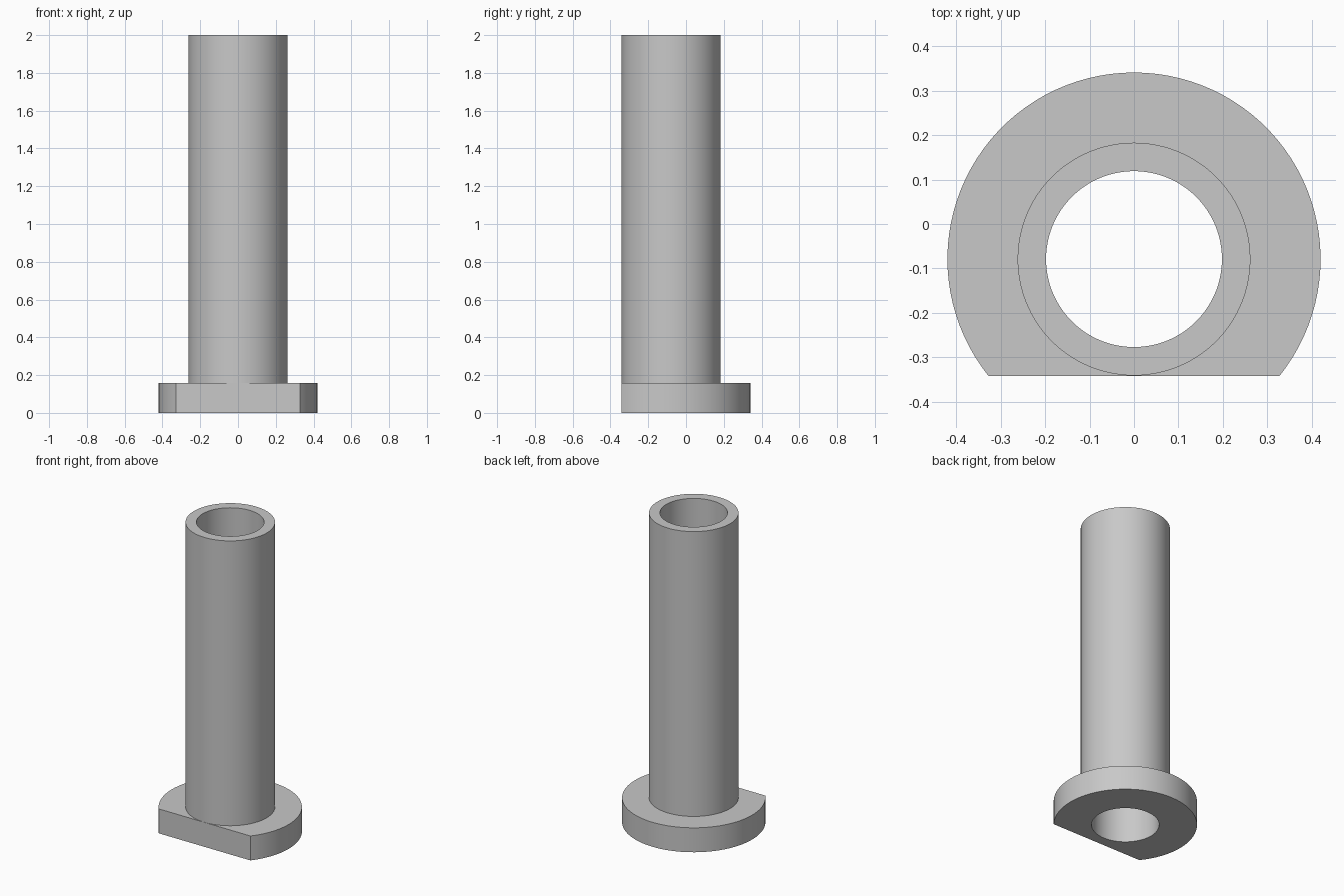
import bpy
import bmesh
import math

cube = bpy.data.objects.get("Cube")
if cube:
    bpy.data.objects.remove(cube, do_unlink=True)

# Main dimensions
AXIS_Y = -0.079
FLANGE_R, TUBE_R, BORE_R = 0.42, 0.262, 0.198
FLAT_DIST = 0.263
FLANGE_H, HEIGHT = 0.158, 2.0

# Plain grey material
grey = bpy.data.materials.new("plain_grey")
grey.use_nodes = True
colour = (0.58, 0.58, 0.58, 1)
grey.diffuse_color = colour
grey.node_tree.nodes["Principled BSDF"].inputs["Base Color"].default_value = colour

# Shared angles: the round arc, then the flat, with exact vertices at its corners
corner = math.asin(FLAT_DIST / FLANGE_R)
arc, flat = math.pi + 2 * corner, math.pi - 2 * corner
ARC_N, FLAT_N = 72, 32
angles = [-corner + arc * i / ARC_N for i in range(ARC_N)]
angles += [math.pi + corner + flat * i / FLAT_N for i in range(FLAT_N)]

bm = bmesh.new()


def ring(radius, z, cut=False):
    """Circle of vertices about the tube axis, optionally cut by the front flat."""
    verts = []
    for a in angles:
        x, y = radius * math.cos(a), radius * math.sin(a)
        if cut and y < -FLAT_DIST:
            x, y = -FLAT_DIST / math.tan(a), -FLAT_DIST
        verts.append(bm.verts.new((x, y + AXIS_Y, z)))
    return verts


# Closed profile: flange underside, rim, shoulder, tube wall, top lip and bore
rings = [
    ring(BORE_R, 0),
    ring(FLANGE_R, 0, cut=True),
    ring(FLANGE_R, FLANGE_H, cut=True),
    ring(TUBE_R, FLANGE_H),
    ring(TUBE_R, HEIGHT),
    ring(BORE_R, HEIGHT),
]
count = len(angles)
for r, lower in enumerate(rings):
    upper = rings[(r + 1) % len(rings)]
    for i in range(count):
        j = (i + 1) % count
        bm.faces.new((lower[i], lower[j], upper[j], upper[i]))
bmesh.ops.recalc_face_normals(bm, faces=bm.faces)

# Flanged tube object
mesh = bpy.data.meshes.new("flanged_tube")
bm.to_mesh(mesh)
bm.free()
mesh.materials.append(grey)
tube = bpy.data.objects.new("flanged_tube", mesh)
bpy.context.collection.objects.link(tube)

# Smooth round walls, keep crisp edges
bpy.ops.object.select_all(action="DESELECT")
tube.select_set(True)
bpy.context.view_layer.objects.active = tube
bpy.ops.object.shade_smooth_by_angle(angle=math.radians(30))
